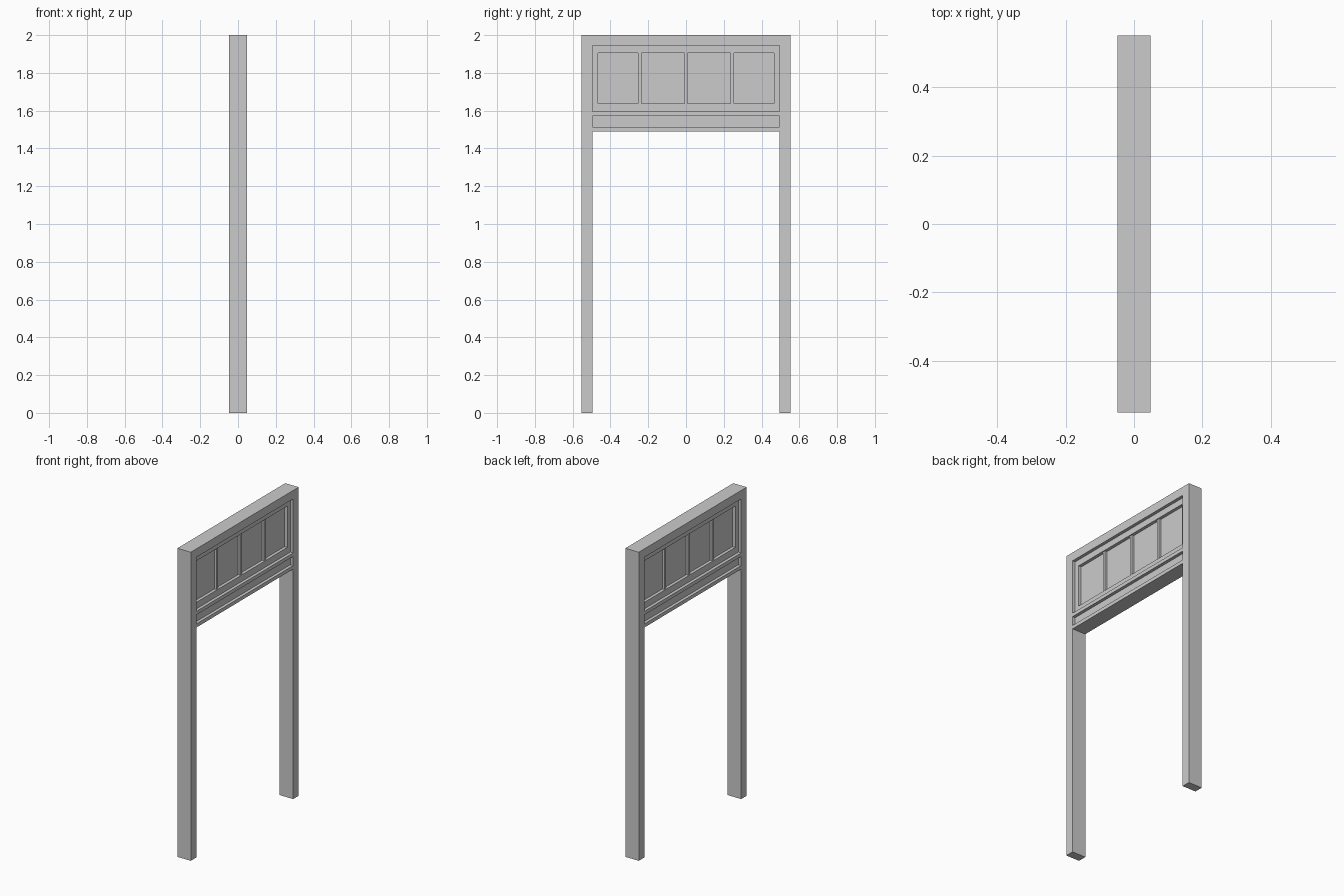
import bpy

if "Cube" in bpy.data.objects:
    bpy.data.objects.remove(bpy.data.objects["Cube"])

D = 0.048      # half depth of the outer frame
W = 0.552      # half width
I = 0.496      # half width of the opening


def box(name, hx, y0, y1, z0, z1):
    bpy.ops.mesh.primitive_cube_add(size=1, location=(0, (y0 + y1) / 2, (z0 + z1) / 2))
    ob = bpy.context.object
    ob.name = name
    ob.scale = (2 * hx, y1 - y0, z1 - z0)
    bpy.ops.object.transform_apply(location=False, rotation=False, scale=True)
    return ob


# outer door frame: one continuous arch profile, extruded in depth
outline = [(-W, 0), (-I, 0), (-I, 1.945), (I, 1.945), (I, 0), (W, 0), (W, 2), (-W, 2)]
verts = [(x, y, z) for x in (-D, D) for y, z in outline]
n = len(outline)
faces = [tuple(range(n))[::-1], tuple(range(n, 2 * n))]
faces += [(i, (i + 1) % n, (i + 1) % n + n, i + n) for i in range(n)]
mesh = bpy.data.meshes.new("door_frame")
mesh.from_pydata(verts, [], faces)
mesh.update()
bpy.context.collection.objects.link(bpy.data.objects.new("door_frame", mesh))

# cross rails under the window, with a recessed panel between
box("lower_rail", D, -I, I, 1.49, 1.513)
box("upper_rail", D, -I, I, 1.572, 1.595)
box("recessed_panel", 0.028, -I, I, 1.513, 1.572)

# window sash
S = 0.028
box("sash_bottom", S, -I, I, 1.595, 1.637)
box("sash_top", S, -I, I, 1.905, 1.945)
for side, name in ((-1, "sash_left"), (1, "sash_right")):
    a, b = sorted((side * I, side * 0.466))
    box(name, S, a, b, 1.637, 1.905)

# glass and glazing bars
box("glass", 0.008, -0.466, 0.466, 1.637, 1.905)
for i, y in enumerate((-0.244, 0, 0.244)):
    box(f"glazing_bar_{i + 1}", 0.022, y - 0.009, y + 0.009, 1.637, 1.905)
